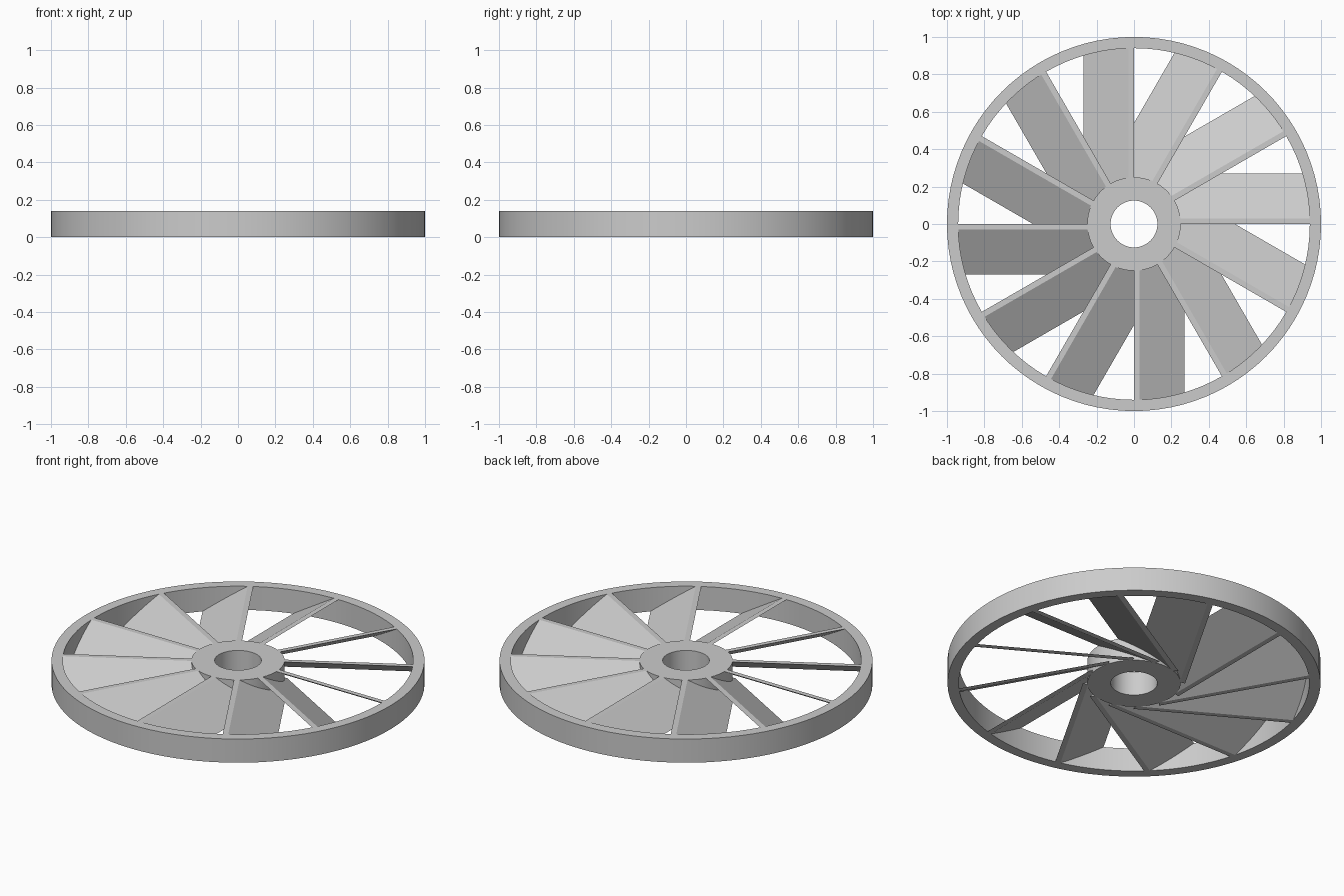
import bpy, bmesh, math
from mathutils import Matrix

HEIGHT = 0.14
BLADES = 12

cube = bpy.data.objects.get("Cube")
if cube:
    bpy.data.objects.remove(cube, do_unlink=True)

grey = bpy.data.materials.new("light_grey")
grey.use_nodes = True
colour = (0.6, 0.6, 0.6, 1)
grey.diffuse_color = colour
grey.node_tree.nodes["Principled BSDF"].inputs["Base Color"].default_value = colour


def make_object(name, bm):
    bmesh.ops.recalc_face_normals(bm, faces=bm.faces)
    mesh = bpy.data.meshes.new(name)
    bm.to_mesh(mesh)
    bm.free()
    mesh.materials.append(grey)
    obj = bpy.data.objects.new(name, mesh)
    bpy.context.collection.objects.link(obj)
    return obj


def ring(name, inner, outer, segments):
    """Rectangular section spun around the z axis."""
    bm = bmesh.new()
    section = [(inner, 0), (outer, 0), (outer, HEIGHT), (inner, HEIGHT)]
    verts = [bm.verts.new((r, 0, z)) for r, z in section]
    edges = [bm.edges.new((verts[i], verts[(i + 1) % 4])) for i in range(4)]
    bmesh.ops.spin(bm, geom=verts + edges, cent=(0, 0, 0), axis=(0, 0, 1),
                   angle=math.tau, steps=segments, use_merge=True)
    bmesh.ops.remove_doubles(bm, verts=bm.verts, dist=1e-5)
    obj = make_object(name, bm)
    bpy.ops.object.select_all(action="DESELECT")
    obj.select_set(True)
    bpy.context.view_layer.objects.active = obj
    bpy.ops.object.shade_smooth_by_angle(angle=math.radians(30))
    return obj


def blade(name, angle):
    """Slanted plate with flat top and bottom edges, from hub to rim."""
    bm = bmesh.new()
    section = [(0, HEIGHT), (0.03, HEIGHT), (0.27, 0), (0.24, 0)]
    inner = [bm.verts.new((0.14 - 0.35 * y, y, z)) for y, z in section]
    outer = [bm.verts.new((math.sqrt(0.965 ** 2 - y * y), y, z)) for y, z in section]
    bm.faces.new(inner)
    bm.faces.new(outer)
    for i in range(4):
        j = (i + 1) % 4
        bm.faces.new((inner[i], inner[j], outer[j], outer[i]))
    bm.transform(Matrix.Rotation(angle, 4, "Z"))
    return make_object(name, bm)


# Outer rim and bored hub
ring("rim", 0.94, 1.0, 96)
ring("hub", 0.125, 0.25, 64)

# Fan blades
for n in range(BLADES):
    blade(f"blade_{n + 1}", math.tau * n / BLADES)
